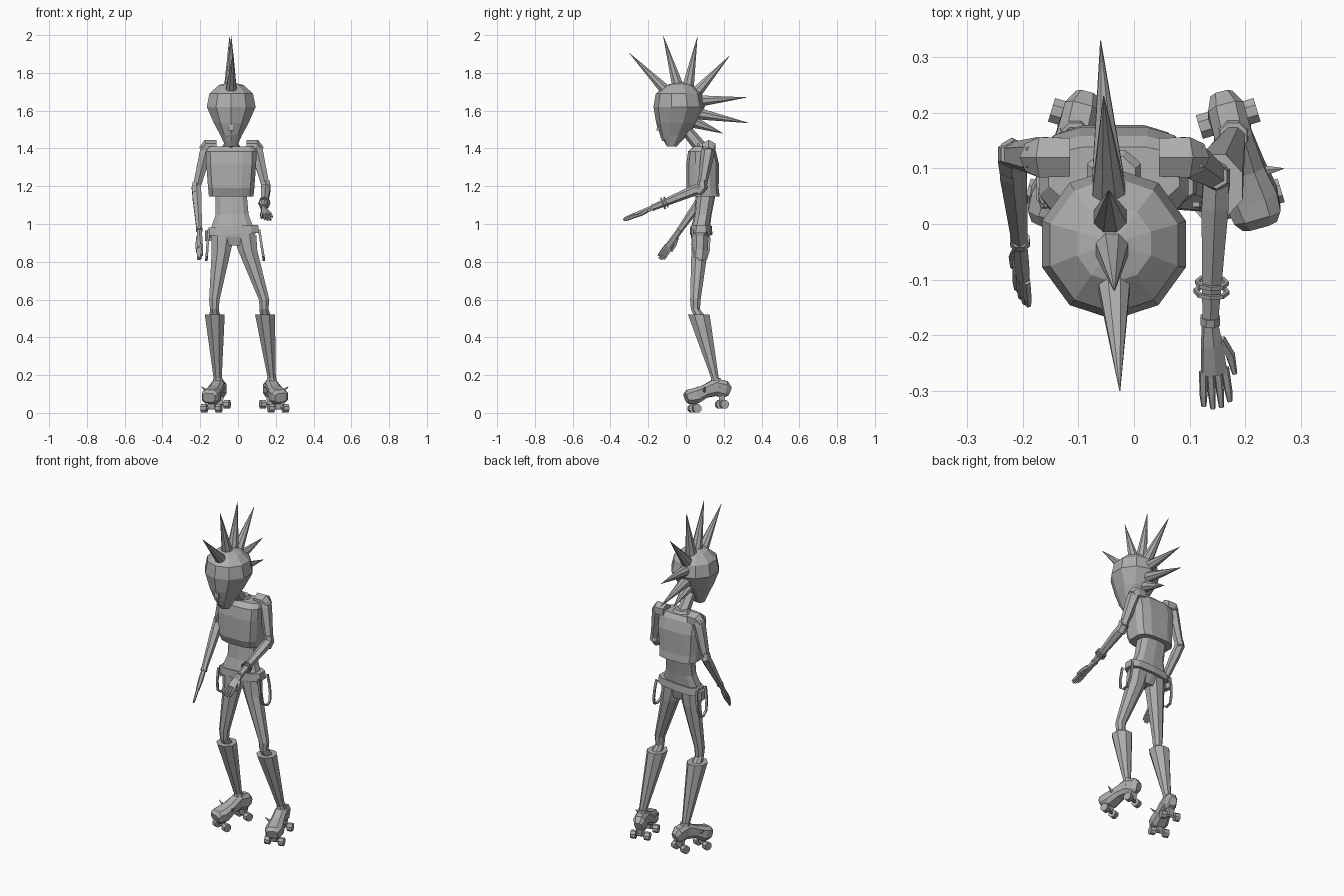
import bpy, bmesh, math
from mathutils import Vector

cube = bpy.data.objects.get("Cube")
if cube:
    bpy.data.objects.remove(cube)

GREY = (0.42, 0.42, 0.42, 1)
mat = bpy.data.materials.new("plain grey")
mat.use_nodes = True
mat.diffuse_color = GREY
mat.node_tree.nodes["Principled BSDF"].inputs["Base Color"].default_value = GREY


def loft(name, rings, n=6, side=(1, 0, 0), power=1.0, level=False, loop=False):
    """Skin rings (x, y, z, half width, half depth); side gives the width direction."""
    bm = bmesh.new()
    pts = [Vector(r[:3]) for r in rings]
    count = len(pts)
    skins = []
    for i, r in enumerate(rings):
        if loop:
            tangent = pts[(i + 1) % count] - pts[i - 1]
        else:
            tangent = pts[min(i + 1, count - 1)] - pts[max(i - 1, 0)]
        t = Vector((0, 0, 1)) if level else tangent.normalized()
        u = Vector(side)
        u = (u - t * u.dot(t)).normalized()
        v = t.cross(u)
        skin = []
        for k in range(n):
            a = math.tau * (k + 0.5) / n
            c, s = math.cos(a), math.sin(a)
            c = math.copysign(abs(c) ** power, c)
            s = math.copysign(abs(s) ** power, s)
            skin.append(bm.verts.new(pts[i] + u * c * r[3] + v * s * r[4]))
        skins.append(skin)
    pairs = list(zip(skins, skins[1:]))
    if loop:
        pairs.append((skins[-1], skins[0]))
    else:
        bm.faces.new(skins[0][::-1])
        bm.faces.new(skins[-1])
    for a, b in pairs:
        for k in range(n):
            j = (k + 1) % n
            bm.faces.new((a[k], a[j], b[j], b[k]))
    bmesh.ops.recalc_face_normals(bm, faces=bm.faces)
    mesh = bpy.data.meshes.new(name)
    bm.to_mesh(mesh)
    bm.free()
    mesh.materials.append(mat)
    obj = bpy.data.objects.new(name, mesh)
    bpy.context.collection.objects.link(obj)
    return obj


def rod(name, pts, radii, n=6, **kw):
    return loft(name, [(*p, r, r) for p, r in zip(pts, radii)], n, **kw)


def ring_band(name, centre, axis, radius, thick):
    """Faceted bracelet round an arm."""
    axis = Vector(axis).normalized()
    u = axis.orthogonal().normalized()
    v = axis.cross(u)
    turns = [math.tau * k / 8 for k in range(8)]
    pts = [Vector(centre) + radius * (u * math.cos(a) + v * math.sin(a)) for a in turns]
    rod(name, pts, [thick] * 8, 4, side=axis, loop=True)


# Head: egg with a narrow chin
HX = -0.036
loft("head", [(HX, -0.075, 1.41, 0.032, 0.025), (HX, -0.065, 1.47, 0.06, 0.072),
              (HX, -0.05, 1.535, 0.097, 0.108), (HX, -0.036, 1.62, 0.136, 0.136),
              (HX, -0.038, 1.69, 0.121, 0.122), (HX, -0.035, 1.735, 0.07, 0.07),
              (HX, -0.035, 1.748, 0.02, 0.02)], 10, level=True)
loft("nose", [(HX, -0.145, 1.555, 0.008, 0.008), (HX, -0.143, 1.495, 0.022, 0.018)], 4, level=True)
loft("mouth", [(HX, -0.106, 1.465, 0.03, 0.03), (HX, -0.1, 1.44, 0.026, 0.026)], 6, level=True)

# Fan of hair spikes: base (y, z) and tip (y, z)
spikes = [(-0.09, 1.69, -0.30, 1.905), (-0.04, 1.72, -0.12, 1.995),
          (0.01, 1.72, 0.06, 1.99), (0.05, 1.69, 0.23, 1.89), (0.06, 1.65, 0.32, 1.67),
          (0.06, 1.585, 0.33, 1.535), (0.04, 1.54, 0.195, 1.48)]
for by, bz, ty, tz in spikes:
    base, tip = [(-0.042 - 0.055 * y, y, z) for y, z in ((by, bz), (ty, tz))]
    rod("hair_spike", [base, tip], [0.034, 0.001], 8)

# Neck and trunk
rod("neck", [(HX, 0.0, 1.50), (HX, 0.09, 1.39)], [0.03, 0.036])
loft("shirt", [(HX, 0.10, 1.145, 0.12, 0.08), (HX, 0.088, 1.19, 0.125, 0.087),
               (HX, 0.088, 1.32, 0.135, 0.088), (HX, 0.085, 1.385, 0.137, 0.075),
               (HX, 0.09, 1.41, 0.12, 0.05)], 12, power=0.6, level=True)
loft("collar", [(HX, 0.10, 1.39, 0.065, 0.05), (HX, 0.085, 1.425, 0.042, 0.04)], 8, level=True)
loft("waist", [(-0.03, 0.075, 0.97, 0.12, 0.05), (HX + 0.005, 0.09, 1.05, 0.09, 0.046),
               (HX, 0.105, 1.16, 0.085, 0.052)], 10, power=0.7, level=True)
loft("hips", [(-0.012, 0.073, 0.885, 0.055, 0.035), (-0.024, 0.073, 0.93, 0.115, 0.046),
              (-0.026, 0.075, 0.97, 0.128, 0.05)], 10, power=0.7, level=True)
belt = loft("belt", [(-0.025, 0.08, 0.945, 0.142, 0.06), (-0.025, 0.08, 0.988, 0.136, 0.057)],
            10, power=0.7, level=True)
for v in belt.data.vertices:
    v.co.z += 0.06 * (v.co.x + 0.025)


def foot(tag, ax, turn):
    """Roller skate: shoe, trucks, wheels and studs along a turned centre line."""
    def at(y, z, off=0.0):
        return (ax + (y - 0.155) * turn + off, y + off * turn * -1, z)
    sections = [(0.23, 0.115, 0.022, 0.025), (0.205, 0.125, 0.035, 0.048),
                (0.155, 0.135, 0.036, 0.048), (0.10, 0.113, 0.041, 0.036),
                (0.05, 0.09, 0.05, 0.044), (0.015, 0.085, 0.046, 0.04),
                (0.0, 0.08, 0.034, 0.026)]
    loft(tag + "_shoe", [(*at(y, z), w, h) for y, z, w, h in sections], 8, power=0.7)
    loft(tag + "_ankle_cuff", [(*at(0.165, 0.13), 0.036, 0.04), (*at(0.158, 0.185), 0.026, 0.026)],
         8, level=True)
    axle = Vector(at(0, 0, 1)) - Vector(at(0, 0))
    for y, z in ((0.045, 0.024), (0.19, 0.045)):
        loft(tag + "_truck", [(*at(y, z), 0.02, 0.015), (*at(y, z + 0.045), 0.03, 0.025)], 4, level=True)
        rod(tag + "_axle", [at(y, z, -0.045), at(y, z, 0.045)], [0.007] * 2, side=(0, 0, 1))
        for off in (-0.038, 0.038):
            ends = [at(y, z, off + d) for d in (-0.014, 0.014)]
            rod(tag + "_wheel", ends, [0.024] * 2, 8, side=(0, 0, 1))
    # Studs on both sides of the toe
    for s in (-1, 1):
        rod(tag + "_stud", [at(0.085, 0.115, s * 0.035), at(0.08, 0.14, s * 0.066)], [0.01, 0.001], 5)


# Legs, boot shafts and skates
legs = [("right", -0.082, (-0.125, 0.05, 0.55), (-0.123, 0.068, 0.52), (-0.107, 0.157, 0.17), 0.3),
        ("left", 0.036, (0.138, 0.05, 0.55), (0.143, 0.068, 0.52), (0.18, 0.157, 0.17), -0.3)]
for tag, hip_x, knee, cuff, ankle, turn in legs:
    loft(tag + "_thigh", [(hip_x, 0.075, 0.94, 0.066, 0.048),
                          (hip_x * 0.85 + knee[0] * 0.15, 0.072, 0.86, 0.055, 0.047),
                          (knee[0], 0.05, 0.6, 0.03, 0.03), (*knee, 0.025, 0.026),
                          (*cuff, 0.03, 0.03)], 8, level=True)
    loft(tag + "_boot_shaft", [(*cuff, 0.057, 0.062), (*ankle, 0.022, 0.02)], 8, level=True)
    foot(tag, ankle[0], turn)


def hand(tag, wrist, tip, across, width):
    """Flat palm, four fingers and a thumb."""
    w, t = Vector(wrist), Vector(tip)
    d = t - w
    a = Vector(across)
    a = (a - d * a.dot(d) / d.length_squared).normalized()
    palm = [(0, 0.015, 0.013), (0.25, width * 0.8, 0.014), (0.58, width, 0.01)]
    loft(tag + "_palm", [(*(w + d * f), u, v) for f, u, v in palm], 6, side=a, power=0.8)
    for i in range(4):
        off = (i - 1.5) * width * 0.52
        reach = 1.0 - 0.05 * abs(i - 1.5)
        rod(tag + "_finger", [w + d * 0.53 + a * off, w + d * 0.8 + a * off * 1.15,
                              w + d * reach + a * off * 1.2], [0.008, 0.0075, 0.005], 5, side=a)
    rod(tag + "_thumb", [w + d * 0.2 - a * width * 0.6, w + d * 0.4 - a * width * 1.25,
                         w + d * 0.62 - a * width * 1.45], [0.011, 0.009, 0.005], 5, side=a)


# Arms: shoulder, elbow, wrist, fingertip
arms = [("right", (-0.165, 0.12, 1.405), (-0.22, 0.125, 1.19), (-0.205, -0.035, 0.965),
         (-0.2, -0.14, 0.81), (0.5, -0.7, 0.5), 0.022),
        ("left", (0.095, 0.12, 1.405), (0.148, 0.085, 1.195), (0.137, -0.18, 1.085),
         (0.15, -0.335, 1.02), (-1, 0, 0.3), 0.026)]
for tag, sh, el, wr, tip, across, width in arms:
    s, e, w = Vector(sh), Vector(el), Vector(wr)
    out = -1 if tag == "right" else 1
    rod(tag + "_shoulder", [s + Vector((-0.05 * out, 0, 0)), s, s + Vector((0.022 * out, 0, -0.02))],
        [0.04, 0.042, 0.028], side=(0, 1, 0))
    rod(tag + "_upper_arm", [s, s.lerp(e, 0.15), s.lerp(e, 0.92), e + Vector((0, 0.01, -0.01))],
        [0.034, 0.036, 0.024, 0.022])
    rod(tag + "_elbow", [e + Vector((0, 0, 0.035)), e, e + Vector((0, -0.025, -0.03))],
        [0.022, 0.029, 0.025])
    rod(tag + "_forearm", [e, e.lerp(w, 0.2), w], [0.026, 0.028, 0.016])
    rod(tag + "_wrist_band", [w, w.lerp(e, 0.05)], [0.019, 0.019], 8)
    hand(tag, wr, tip, across, width)

lower = Vector(arms[1][3]) - Vector(arms[1][2])
for f, r in ((0.72, 0.027), (0.78, 0.029)):
    ring_band("bracelet", Vector(arms[1][2]) + lower * f, lower, r, 0.005)

# Straps hanging in loops from the belt
for side_x, flare in ((0.112, 0.025), (-0.155, -0.012)):
    path = [(0.035, 0.97), (0.032, 0.89), (0.045, 0.83), (0.075, 0.808), (0.108, 0.815),
            (0.122, 0.86), (0.125, 0.92), (0.12, 0.97)]
    loft("hanging_strap", [(side_x + flare * (0.97 - z) / 0.16, y, z, 0.009, 0.006)
                           for y, z in path], 4)
loft("belt_pouch", [(-0.16, 0.085, 0.91, 0.016, 0.03), (-0.158, 0.085, 0.965, 0.02, 0.036)], 6, level=True)
